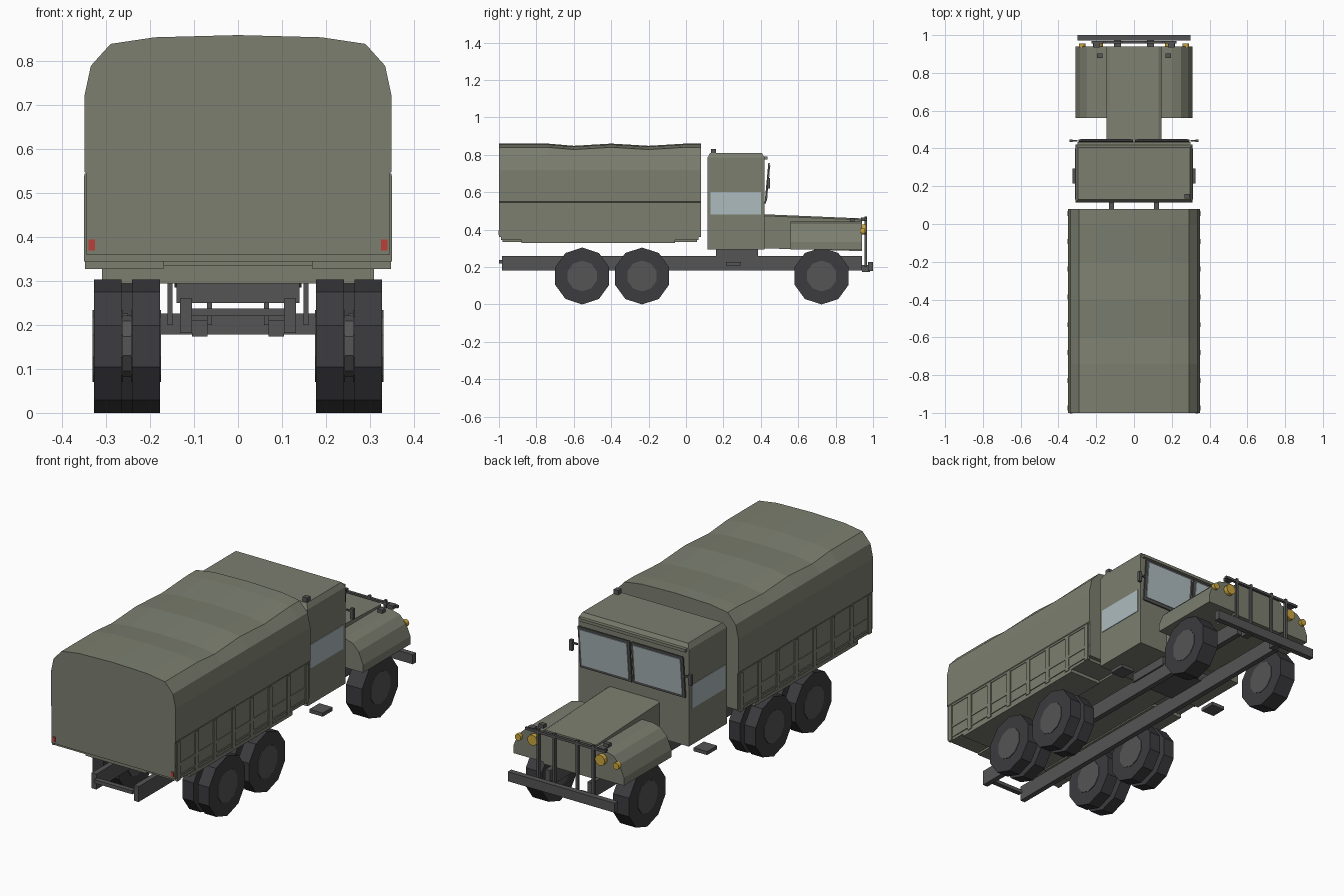
import bpy, bmesh, math
from mathutils import Matrix, Vector

if "Cube" in bpy.data.objects:
    bpy.data.objects.remove(bpy.data.objects["Cube"])


def material(name, r, g, b):
    m = bpy.data.materials.new(name)
    m.diffuse_color = (r, g, b, 1)
    m.use_nodes = True
    m.node_tree.nodes["Principled BSDF"].inputs["Base Color"].default_value = m.diffuse_color
    return m


OLIVE = material("olive", 0.20, 0.21, 0.16)
STEEL = material("dark_steel", 0.09, 0.09, 0.09)
RUBBER = material("rubber", 0.045, 0.045, 0.05)
GLASS = material("glass", 0.42, 0.50, 0.52)
AMBER = material("amber", 0.60, 0.38, 0.05)
RED = material("red", 0.50, 0.05, 0.04)


def finish(name, bm, mat):
    bmesh.ops.recalc_face_normals(bm, faces=bm.faces)
    me = bpy.data.meshes.new(name)
    bm.to_mesh(me)
    bm.free()
    me.materials.append(mat)
    ob = bpy.data.objects.new(name, me)
    bpy.context.collection.objects.link(ob)
    return ob


def box(name, x, y, z, mat=OLIVE):
    """Box from (min, max) ranges."""
    bm = bmesh.new()
    size = [r[1] - r[0] for r in (x, y, z)]
    mid = [(r[0] + r[1]) / 2 for r in (x, y, z)]
    bmesh.ops.create_cube(bm, size=1, matrix=Matrix.Translation(mid) @ Matrix.Diagonal((*size, 1)))
    return finish(name, bm, mat)


def pair(name, x, y, z, mat=OLIVE):
    """Box and its mirror image across x = 0."""
    box(name + "_right", x, y, z, mat)
    box(name + "_left", (-x[1], -x[0]), y, z, mat)


def loft(name, rings, mat):
    """Closed solid through a list of rings of equal length."""
    bm = bmesh.new()
    vs = [[bm.verts.new(p) for p in ring] for ring in rings]
    n = len(vs[0])
    for a, b in zip(vs, vs[1:]):
        for i in range(n):
            j = (i + 1) % n
            bm.faces.new((a[i], a[j], b[j], b[i]))
    bm.faces.new(vs[0])
    bm.faces.new(vs[-1])
    return finish(name, bm, mat)


def disc(name, center, r, depth, axis, sides, mat):
    """Cylinder with a vertex pointing up, along x or y."""
    bm = bmesh.new()
    rot = Matrix.Rotation(math.pi / 2, 4, 'Y' if axis == 'x' else 'X')
    bmesh.ops.create_cone(bm, cap_ends=True, segments=sides, radius1=r, radius2=r, depth=depth)
    ring = max(bm.verts, key=lambda v: v.co.x if axis == 'x' else v.co.y).co
    turn = -math.atan2(ring.y, ring.x)
    bm.transform(Matrix.Translation(center) @ rot @ Matrix.Rotation(turn, 4, 'Z'))
    return finish(name, bm, mat)


# Canvas cover with slightly sagging roof between the hoops
half = [(0.346, 0.36), (0.346, 0.545), (0.35, 0.55), (0.35, 0.72), (0.335, 0.79), (0.29, 0.84), (0.19, 0.855)]
outline = half + [(0, 0.86)] + [(-x, z) for x, z in reversed(half)]
stations = [(-1, 0), (-0.74, 0), (-0.60, -0.012), (-0.40, 0), (-0.20, -0.012), (0.0, 0), (0.08, 0)]
loft("canvas_cover", [[(x, y, z + (dz if z > 0.8 else 0)) for x, z in outline] for y, dz in stations], OLIVE)

# Cargo bed, side rails, posts and tailgate trim
box("bed_floor", (-0.345, 0.345), (-0.985, 0.06), (0.345, 0.362))
pair("bed_skirt", (0.17, 0.348), (-0.88, -0.06), (0.328, 0.346))
box("bed_subframe", (-0.17, 0.17), (-0.98, 0.06), (0.335, 0.35))
for i, (z0, z1) in enumerate(((0.36, 0.37), (0.415, 0.43), (0.535, 0.545))):
    pair(f"side_rail_{i}", (0.34, 0.349), (-0.99, 0.07), (z0, z1))
for i in range(8):
    y = -0.975 + i * 1.03 / 7
    pair(f"side_post_{i}", (0.34, 0.351), (y - 0.013, y + 0.013), (0.345, 0.54))
pair("tail_light", (0.325, 0.34), (-1.003, -0.99), (0.37, 0.395), RED)

# Cab with chamfered roof
def cab_ring(z, inset):
    a, f, b = 0.31 - inset, 0.42 - inset, 0.115 + inset
    return [(-a, b, z), (a, b, z), (a, f, z), (-a, f, z)]


loft("cab", [cab_ring(0.295, 0), cab_ring(0.785, 0), cab_ring(0.81, 0.014)], OLIVE)
pair("door_window", (0.30, 0.313), (0.13, 0.40), (0.48, 0.60), GLASS)
box("roof_front_lip", (-0.30, 0.30), (0.41, 0.435), (0.775, 0.79))

# Tilted two-pane windscreen: dark frame, glass inset
for side, s in (("right", 1), ("left", -1)):
    for name, x0, x1, z0, z1, t, mat in (("windscreen_frame", 0.005, 0.295, 0.54, 0.755, 0, STEEL),
                                         ("windscreen_glass", 0.018, 0.282, 0.555, 0.742, 0.004, GLASS)):
        def ring(z, t=t, x0=x0, x1=x1, s=s):
            y = 0.428 + 0.02 * (z - 0.54) / 0.215
            return [(s * x0, y - 0.008, z), (s * x1, y - 0.008, z), (s * x1, y + t, z), (s * x0, y + t, z)]
        loft(f"{name}_{side}", [ring(z0), ring(z1)], mat)

# Mirrors, roof lamp, steps
pair("mirror_arm", (0.30, 0.335), (0.436, 0.444), (0.655, 0.663), STEEL)
pair("mirror", (0.325, 0.342), (0.433, 0.448), (0.62, 0.675), STEEL)
box("roof_lamp", (0.268, 0.294), (0.135, 0.16), (0.80, 0.832), STEEL)
pair("step", (0.25, 0.325), (0.215, 0.295), (0.208, 0.226), STEEL)
box("cab_mount", (-0.14, 0.14), (0.16, 0.385), (0.25, 0.297), STEEL)

# Bonnet sloping down to the grille
loft("bonnet", [[(-0.145, y, b), (0.145, y, b), (0.145, y, t - 0.008), (0.13, y, t), (-0.13, y, t), (-0.145, y, t - 0.008)]
                for y, b, t in ((0.415, 0.30, 0.482), (0.94, 0.285, 0.46))], OLIVE)

# Front fenders with rounded outer shoulder
fender = [(0.14, 0.295), (0.31, 0.295), (0.31, 0.335), (0.285, 0.395), (0.25, 0.43), (0.205, 0.443), (0.14, 0.443)]
for side, s in (("right", 1), ("left", -1)):
    loft(f"fender_{side}", [[(s * x, y, z) for x, z in fender] for y in (0.56, 0.94)], OLIVE)
    disc(f"headlight_{side}", (s * 0.19, 0.947, 0.40), 0.027, 0.03, 'y', 12, AMBER)
    disc(f"marker_light_{side}", (s * 0.275, 0.945, 0.39), 0.017, 0.022, 'y', 12, AMBER)
pair("fender_lamp", (0.168, 0.196), (0.878, 0.902), (0.44, 0.46), STEEL)

# Brush guard
box("guard_top_bar", (-0.225, 0.225), (0.955, 0.969), (0.448, 0.46), STEEL)
for i, x in enumerate((0.065, 0.155)):
    pair(f"guard_bar_{i}", (x - 0.006, x + 0.006), (0.955, 0.969), (0.20, 0.47), STEEL)
pair("guard_bracket", (0.18, 0.215), (0.935, 0.965), (0.446, 0.464), STEEL)

# Chassis rails, cross members, bumper and tow hooks
pair("chassis_rail", (0.105, 0.132), (-0.985, 0.94), (0.182, 0.26), STEEL)
box("rear_cross_bar", (-0.107, 0.107), (-1.0, -0.975), (0.22, 0.238), STEEL)
box("front_bumper", (-0.30, 0.30), (0.972, 1.0), (0.178, 0.226), STEEL)
pair("bumper_bracket", (0.07, 0.105), (0.94, 0.985), (0.174, 0.21), STEEL)

# Ten-sided wheels: single in front, twin at the rear
def wheel(name, x0, x1, y):
    for side, s in (("right", 1), ("left", -1)):
        c = s * (x0 + x1) / 2
        disc(f"{name}_tyre_{side}", (c, y, 0.152), 0.152, x1 - x0, 'x', 10, RUBBER)
        disc(f"{name}_hub_{side}", (c, y, 0.152), 0.082, x1 - x0 + 0.006, 'x', 10, STEEL)


wheel("front_wheel", 0.20, 0.29, 0.725)
for axle, y in (("middle", -0.235), ("rear", -0.555)):
    wheel(f"{axle}_inner_wheel", 0.178, 0.241, y)
    wheel(f"{axle}_outer_wheel", 0.265, 0.328, y)
    for side, s in (("right", 1), ("left", -1)):
        disc(f"{axle}_wheel_spacer_{side}", (s * 0.253, y, 0.152), 0.07, 0.03, 'x', 10, STEEL)
